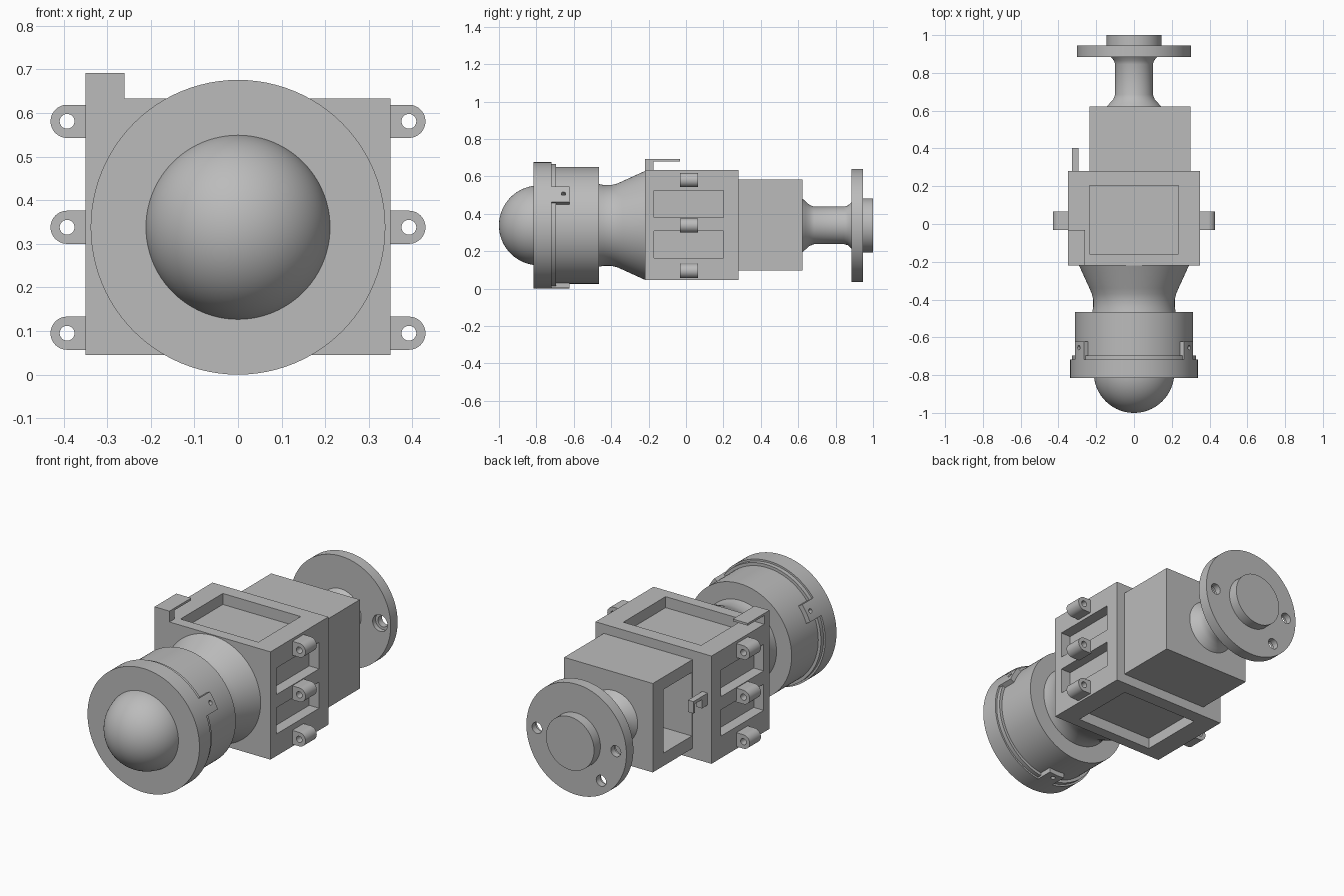
import bpy, bmesh
from math import sin, cos, pi, radians
from mathutils import Matrix, Vector

if "Cube" in bpy.data.objects:
    bpy.data.objects.remove(bpy.data.objects["Cube"], do_unlink=True)

CZ = 0.338  # height of the main axis

grey = bpy.data.materials.new("plain grey")
grey.use_nodes = True
grey.diffuse_color = (0.5, 0.5, 0.5, 1)
grey.node_tree.nodes["Principled BSDF"].inputs["Base Color"].default_value = (0.5, 0.5, 0.5, 1)


def finish(name, bm):
    bmesh.ops.recalc_face_normals(bm, faces=bm.faces)
    mesh = bpy.data.meshes.new(name)
    bm.to_mesh(mesh)
    bm.free()
    mesh.materials.append(grey)
    ob = bpy.data.objects.new(name, mesh)
    bpy.context.collection.objects.link(ob)
    return ob


def box(name, x, y, z):
    """Box from (low, high) ranges."""
    bm = bmesh.new()
    bmesh.ops.create_cube(bm, size=1)
    for v in bm.verts:
        v.co = Vector([(a + b) / 2 + c * (b - a) for c, (a, b) in zip(v.co, (x, y, z))])
    return finish(name, bm)


def revolve(name, profile, x=0, z=CZ, steps=96):
    """Turn (y, radius) points around an axis parallel to y."""
    bm = bmesh.new()
    vs = [bm.verts.new((x + r, y, z)) for y, r in profile]
    es = [bm.edges.new(p) for p in zip(vs, vs[1:])]
    bmesh.ops.spin(bm, geom=vs + es, cent=(x, 0, z), axis=(0, 1, 0),
                   angle=2 * pi, steps=steps)
    bmesh.ops.remove_doubles(bm, verts=bm.verts, dist=1e-5)
    return finish(name, bm)


def rod(name, y0, y1, r, x=0, z=CZ, steps=32):
    return revolve(name, [(y0, 0), (y0, r), (y1, r), (y1, 0)], x, z, steps)


def boolean(ob, others, operation='DIFFERENCE'):
    """Apply each helper to the object, then drop the helper."""
    bpy.ops.object.select_all(action='DESELECT')
    bpy.context.view_layer.objects.active = ob
    ob.select_set(True)
    for other in others:
        mod = ob.modifiers.new("cut", 'BOOLEAN')
        mod.operation, mod.object, mod.solver = operation, other, 'EXACT'
        bpy.ops.object.modifier_apply(modifier=mod.name)
        bpy.data.objects.remove(other, do_unlink=True)
    return ob


# Domed nose
R = 0.213
revolve("dome", [(-1 + R - R * cos(i * pi / 48), R * sin(i * pi / 48)) for i in range(25)]
        + [(-0.76, R), (-0.76, 0)])

# Front barrel with stepped rim
revolve("front_barrel", [(-0.815, 0), (-0.815, 0.338), (-0.718, 0.338), (-0.718, 0.328),
                         (-0.695, 0.328), (-0.695, 0.312), (-0.465, 0.312), (-0.465, 0)])

# Three drilled rim tabs, spaced evenly
for angle in (30, 150, 270):
    tab = rod("rim_tab", -0.73, -0.622, 0.338, steps=96)
    place = Matrix.Translation((0, 0, CZ)) @ Matrix.Rotation(-radians(angle), 4, 'Y')
    block = box("tab_block", (0.29, 0.37), (-0.8, -0.5), (-0.048, 0.048))
    block.data.transform(place)
    boolean(tab, [block], 'INTERSECT')
    drill = rod("tab_drill", -0.1, 0.1, 0.012, z=0, steps=16)
    drill.data.transform(place @ Matrix.Translation((0.36, -0.655, 0))
                         @ Matrix.Rotation(pi / 2, 4, 'Z'))
    boolean(tab, [drill])

# Flared neck between barrel and housing
revolve("flared_neck", [(-0.47, 0), (-0.47, 0.222), (-0.44, 0.216), (-0.4, 0.216),
                        (-0.37, 0.223), (-0.34, 0.236), (-0.215, 0.293), (-0.215, 0)])

# Main housing with pockets on top, bottom and both sides
D = 0.06
housing = box("housing", (-0.35, 0.35), (-0.22, 0.28), (0.045, 0.633))
pockets = [box("pocket", (-0.235, 0.235), (-0.16, 0.205), z)
           for z in ((0.633 - D, 0.7), (-0.1, 0.045 + D))]
for z in ((0.165, 0.308), (0.38, 0.525)):
    for x in ((0.35 - D, 0.5), (-0.5, D - 0.35)):
        pockets.append(box("pocket", x, (-0.17, 0.2), z))
boolean(housing, pockets)

# Mounting lugs, three on each side
for side in (-1, 1):
    for z in (0.095, CZ, 0.581):
        lug = rod("mounting_lug", -0.032, 0.065, 0.038, side * 0.392, z, 48)
        root = box("lug_root", sorted((side * 0.345, side * 0.392)),
                   (-0.032, 0.065), (z - 0.038, z + 0.038))
        boolean(lug, [root], 'UNION')
        boolean(lug, [rod("lug_drill", -0.2, 0.2, 0.017, side * 0.392, z)])

# Hook on the top front corner
box("hook_post", (-0.35, -0.26), (-0.22, -0.175), (0.63, 0.692))
box("hook_plate", (-0.35, -0.26), (-0.18, -0.032), (0.68, 0.692))

# Small slotted catch behind the housing
catch = box("rear_catch", (-0.327, -0.294), (0.275, 0.403), (0.36, 0.425))
boolean(catch, [box("catch_slot", (-0.4, -0.2), (0.33, 0.39), (0.3, 0.408))])

# Rear box, open on its right side
rear_box = box("rear_box", (-0.235, 0.3), (0.275, 0.622), (0.098, 0.583))
boolean(rear_box, [box("rear_opening", (-0.4, 0.23), (0.285, 0.53), (0.168, 0.515))])

# Rear stem with fillets at both ends
revolve("rear_stem", [(0.615, 0), (0.615, 0.15), (0.64, 0.128), (0.66, 0.11), (0.685, 0.1),
                      (0.845, 0.1), (0.865, 0.106), (0.89, 0.128), (0.89, 0)])

# Flange with three counterbored holes, and its boss
flange = rod("flange", 0.885, 0.945, 0.302, steps=96)
for angle in (0, 180, 231):
    hx, hz = 0.238 * cos(radians(angle)), CZ + 0.238 * sin(radians(angle))
    boolean(flange, [rod("flange_drill", 0.8, 1.1, 0.03, hx, hz),
                     rod("flange_counterbore", 0.8, 0.91, 0.045, hx, hz)])
rod("flange_boss", 0.94, 1.0, 0.145, steps=96)

# Smooth round surfaces, keep hard edges
bpy.ops.object.select_all(action='DESELECT')
for ob in bpy.context.collection.objects:
    if ob.type == 'MESH' and grey.name in ob.data.materials:
        ob.select_set(True)
        bpy.context.view_layer.objects.active = ob
bpy.ops.object.shade_smooth_by_angle(angle=radians(30))
